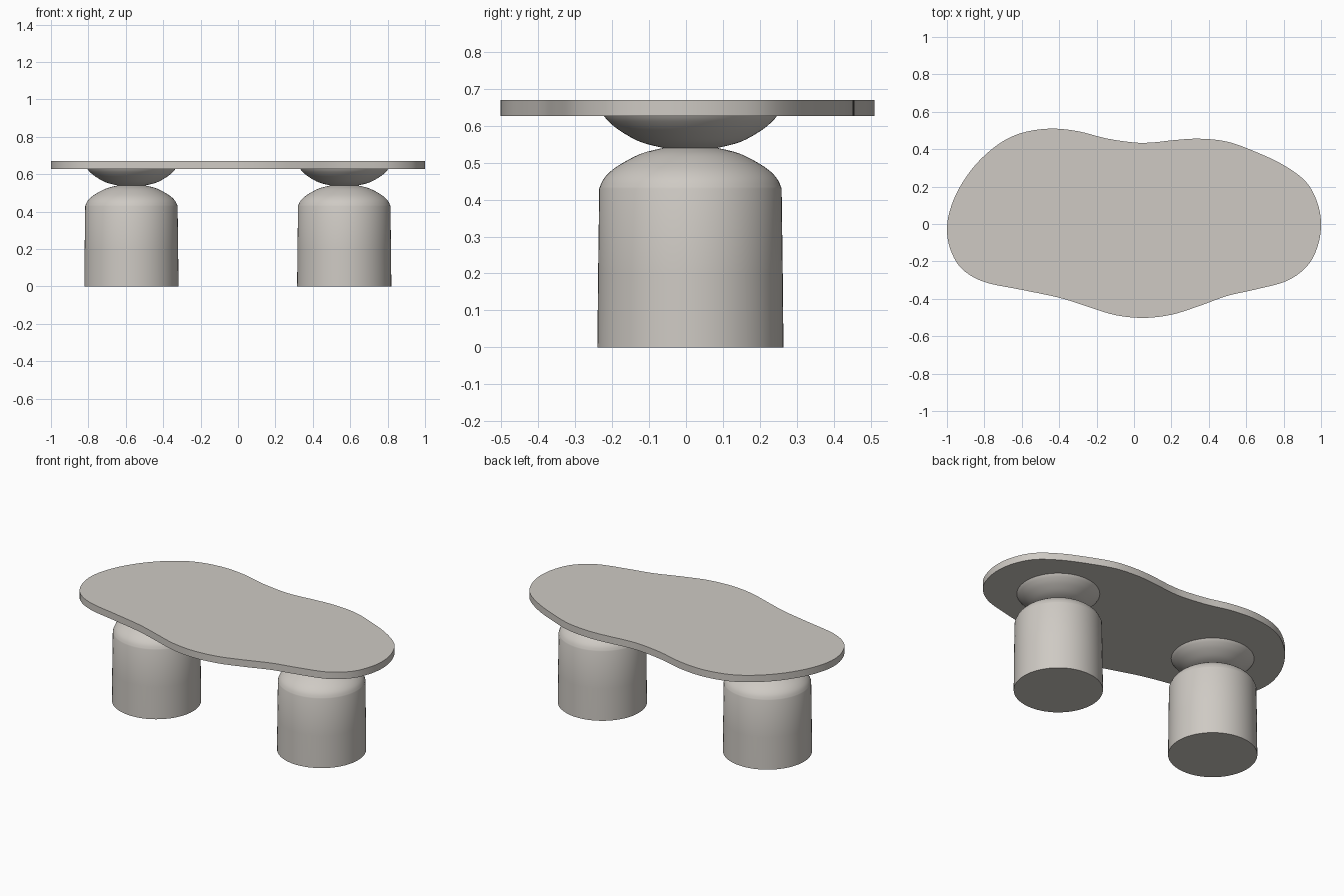
import bpy, bmesh, math
from mathutils import Vector

if "Cube" in bpy.data.objects:
    bpy.data.objects.remove(bpy.data.objects["Cube"])

stone = bpy.data.materials.new("warm light grey")
stone.diffuse_color = (0.62, 0.59, 0.55, 1)
stone.use_nodes = True
stone.node_tree.nodes["Principled BSDF"].inputs["Base Color"].default_value = stone.diffuse_color


def finish(bm, name):
    bmesh.ops.recalc_face_normals(bm, faces=bm.faces)
    mesh = bpy.data.meshes.new(name)
    bm.to_mesh(mesh)
    bm.free()
    mesh.materials.append(stone)
    obj = bpy.data.objects.new(name, mesh)
    bpy.context.collection.objects.link(obj)
    bpy.ops.object.select_all(action='DESELECT')
    obj.select_set(True)
    bpy.context.view_layer.objects.active = obj
    bpy.ops.object.shade_smooth_by_angle(angle=math.radians(35))
    return obj


def spline(pts, steps, closed=False):
    """Catmull-Rom curve through 2D points."""
    n = len(pts)
    get = lambda i: Vector(pts[i % n] if closed else pts[max(0, min(n - 1, i))])
    out = []
    for i in range(n if closed else n - 1):
        a, b, c, d = (get(i + k) for k in (-1, 0, 1, 2))
        for s in range(steps):
            t = s / steps
            out.append(0.5 * (2 * b + (c - a) * t + (2 * a - 5 * b + 4 * c - d) * t * t
                              + (3 * b - a - 3 * c + d) * t ** 3))
    if not closed:
        out.append(Vector(pts[-1]))
    return out


def lathe(name, profile, x, y, sides=64):
    """Revolve (radius, height) points and cap both ends."""
    bm = bmesh.new()
    rings = [[bm.verts.new((x + r * math.cos(k * math.tau / sides),
                            y + r * math.sin(k * math.tau / sides), z))
              for k in range(sides)] for r, z in profile]
    for lo, hi in zip(rings, rings[1:]):
        for k in range(sides):
            j = (k + 1) % sides
            bm.faces.new((lo[k], lo[j], hi[j], hi[k]))
    bm.faces.new(rings[0])
    bm.faces.new(rings[-1])
    return finish(bm, name)


# Freeform slab top
outline = [(-1.0, -0.03), (-0.982, 0.08), (-0.93, 0.20), (-0.84, 0.325), (-0.72, 0.43),
           (-0.6, 0.487), (-0.45, 0.51), (-0.3, 0.496), (-0.15, 0.458), (0.0, 0.436),
           (0.1, 0.436), (0.22, 0.449), (0.35, 0.456), (0.5, 0.44), (0.65, 0.386),
           (0.8, 0.315), (0.92, 0.225), (0.98, 0.115), (1.0, 0.0), (0.983, -0.115),
           (0.93, -0.22), (0.82, -0.303), (0.65, -0.35), (0.5, -0.384), (0.35, -0.438),
           (0.2, -0.485), (0.05, -0.502), (-0.1, -0.487), (-0.25, -0.441), (-0.4, -0.394),
           (-0.6, -0.352), (-0.8, -0.31), (-0.92, -0.24), (-0.98, -0.14)]
bm = bmesh.new()
base = bm.faces.new([bm.verts.new((p.x, p.y, 0.627)) for p in spline(outline, 5, True)])
side = bmesh.ops.extrude_face_region(bm, geom=[base], use_keep_orig=True)
bmesh.ops.translate(bm, vec=(0, 0, 0.043),
                    verts=[v for v in side["geom"] if isinstance(v, bmesh.types.BMVert)])
finish(bm, "table_top")

# Two domed column legs, each with a bowl-shaped cap under the top
shoulder = spline([(0.247, 0.43), (0.233, 0.459), (0.20, 0.489), (0.135, 0.524), (0.073, 0.54)], 4)
bowl = spline([(0.073, 0.54), (0.135, 0.556), (0.19, 0.586), (0.222, 0.612), (0.235, 0.628)], 4)
for label, x in (("left", -0.57), ("right", 0.568)):
    lathe(label + "_leg", [(0.252, 0), (0.250, 0.2)] + [tuple(p) for p in shoulder], x, 0.012)
    lathe(label + "_bowl", [tuple(p) for p in bowl], x, 0.012)
